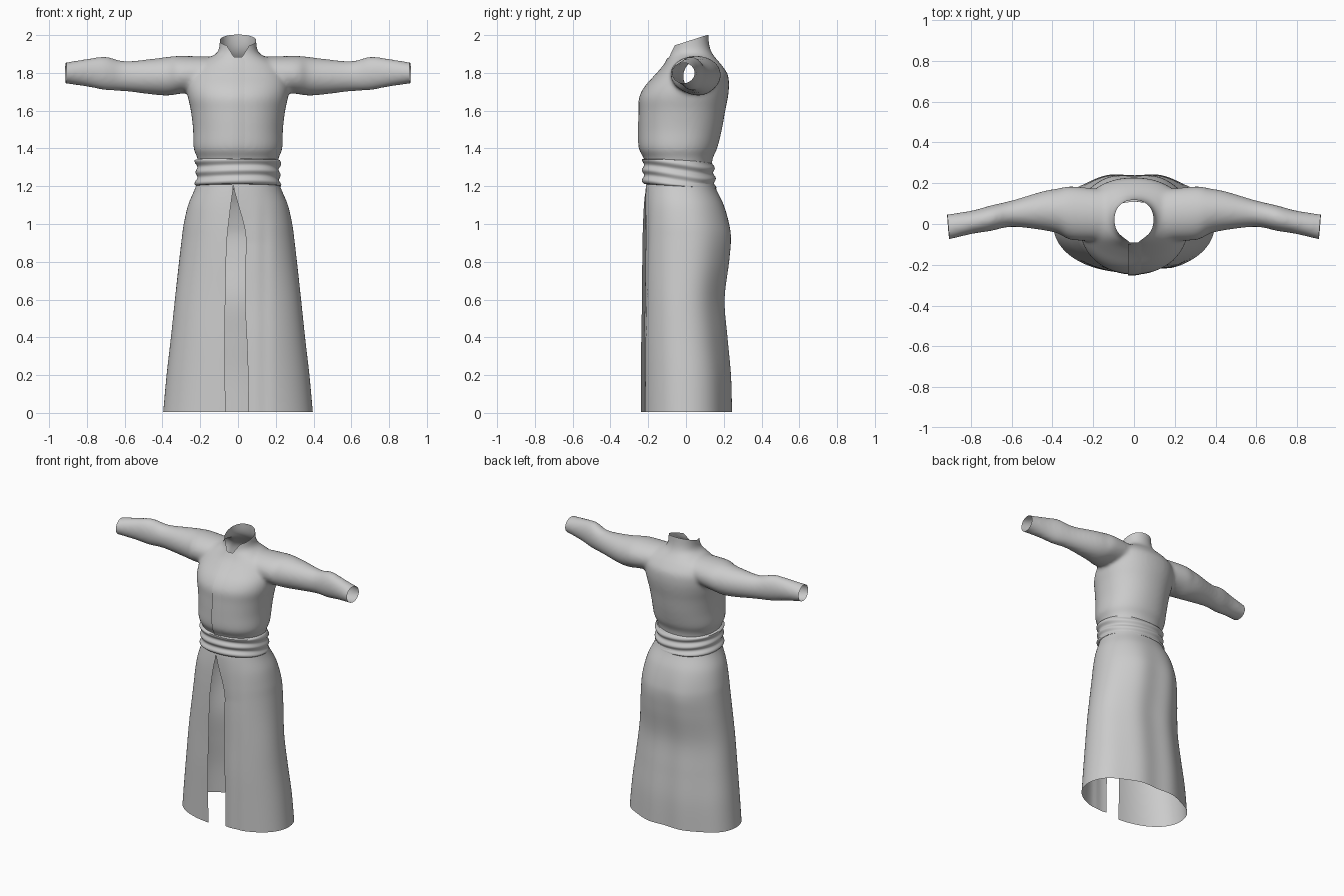
import bpy, bmesh, math
from mathutils import Vector
from mathutils.bvhtree import BVHTree

if "Cube" in bpy.data.objects:
    bpy.data.objects.remove(bpy.data.objects["Cube"])

cloth = bpy.data.materials.new("grey cloth")
cloth.diffuse_color = (0.6, 0.6, 0.6, 1)
cloth.use_nodes = True
cloth.node_tree.nodes["Principled BSDF"].inputs["Base Color"].default_value = cloth.diffuse_color


def smooth_rows(rows, steps):
    """Catmull-Rom interpolation of parameter rows."""
    out = []
    for i in range(len(rows) - 1):
        p = [rows[max(0, min(len(rows) - 1, i + k))] for k in (-1, 0, 1, 2)]
        for s in range(steps):
            t = s / steps
            out.append([0.5 * (2 * b + (c - a) * t + (2 * a - 5 * b + 4 * c - d) * t * t
                               + (3 * b - a - 3 * c + d) * t ** 3) for a, b, c, d in zip(*p)])
    return out + [list(rows[-1])]


def lobe(a, n):
    """Point on a unit superellipse."""
    c, s = math.cos(a), math.sin(a)
    return (math.copysign(abs(c) ** (2 / n), c), math.copysign(abs(s) ** (2 / n), s))


def loft(bm, rings, closed=True, caps=False):
    vs = [[bm.verts.new(p) for p in r] for r in rings]
    n = len(vs[0])
    for a, b in zip(vs, vs[1:]):
        for j in range(n if closed else n - 1):
            k = (j + 1) % n
            bm.faces.new((a[j], a[k], b[k], b[j]))
    if caps:
        bm.faces.new(vs[0][::-1])
        bm.faces.new(vs[-1])


def finish(name, bm, angle=50):
    me = bpy.data.meshes.new(name)
    bm.to_mesh(me)
    bm.free()
    me.materials.clear()
    me.materials.append(cloth)
    ob = bpy.data.objects.new(name, me)
    bpy.context.collection.objects.link(ob)
    bpy.ops.object.select_all(action='DESELECT')
    ob.select_set(True)
    bpy.context.view_layer.objects.active = ob
    bpy.ops.object.shade_smooth_by_angle(angle=math.radians(angle))
    return ob


N = 48
TURN = [2 * math.pi * j / N for j in range(N)]

# --- Bodice: torso and sleeve volumes fused, then cut open at neck, cuffs and waist
# torso rows: z, half width, front y, back y
torso = [(1.22, .20, -.20, .13), (1.34, .213, -.215, .14), (1.40, .235, -.245, .165),
         (1.50, .238, -.248, .19), (1.60, .25, -.246, .208), (1.67, .265, -.243, .222),
         (1.73, .27, -.212, .228), (1.79, .26, -.158, .222), (1.84, .23, -.115, .19),
         (1.875, .165, -.095, .16), (1.905, .112, -.083, .138), (1.95, .098, -.078, .123),
         (2.03, .096, -.075, .118)]
# sleeve rows: x, back y, front y, top z, bottom z
sleeve = [(.12, .165, -.08, 1.885, 1.71), (.30, .185, -.08, 1.89, 1.69),
          (.37, .175, -.048, 1.885, 1.68), (.45, .16, -.03, 1.875, 1.685),
          (.60, .115, -.014, 1.862, 1.703), (.70, .092, -.034, 1.886, 1.708),
          (.80, .065, -.05, 1.874, 1.727), (.97, .04, -.092, 1.845, 1.752)]
bm = bmesh.new()
loft(bm, [[(w * lobe(a, 2.15)[0], (f + b) / 2 + (b - f) / 2 * lobe(a, 2.15)[1], z) for a in TURN]
          for z, w, f, b in smooth_rows(torso, 4)], caps=True)
for side in (1, -1):
    loft(bm, [[(side * x, (b + f) / 2 + (b - f) / 2 * math.cos(a),
                (t + u) / 2 + (t - u) / 2 * math.sin(a)) for a in TURN]
              for x, b, f, t, u in smooth_rows(sleeve, 4)], caps=True)
bmesh.ops.recalc_face_normals(bm, faces=bm.faces)
raw = finish("bodice_form", bm)
remesh = raw.modifiers.new("fuse", 'REMESH')
remesh.mode, remesh.voxel_size = 'VOXEL', 0.011
relax = raw.modifiers.new("relax", 'SMOOTH')
relax.factor, relax.iterations = 0.5, 12
fused = bpy.data.meshes.new_from_object(raw.evaluated_get(bpy.context.evaluated_depsgraph_get()))
bpy.data.objects.remove(raw)
bm = bmesh.new()
bm.from_mesh(fused)
bpy.data.meshes.remove(fused)


def trim(co, no):
    bmesh.ops.bisect_plane(bm, geom=bm.verts[:] + bm.edges[:] + bm.faces[:], dist=1e-5,
                           plane_co=co, plane_no=no, clear_outer=True)


trim((0, 0, 1.28), (0, 0, -1))
trim((0, .11, 2.0), (0, -.32, 1))
for side in (1, -1):
    trim((side * .912, -.01, 1.8), (side, -.08, .02))
# collar notch at the throat
for side in (1, -1):
    front = [f for f in bm.faces if f.calc_center_median().y < 0 and f.calc_center_median().z > 1.85]
    geom = list({v for f in front for v in f.verts}) + list({e for f in front for e in f.edges}) + front
    bmesh.ops.bisect_plane(bm, geom=geom, dist=1e-5, plane_co=(side * .022, 0, 1.885),
                           plane_no=(side, 0, -.62))
notch = []
for f in bm.faces:
    c = f.calc_center_median()
    if c.y < 0 and c.z > 1.885 and abs(c.x) < .022 + .62 * (c.z - 1.885):
        notch.append(f)
bmesh.ops.delete(bm, geom=notch, context='FACES')
tree = BVHTree.FromBMesh(bm)
finish("bodice", bm, 60)

# --- Overlapping front edge, draped on the bodice
bm = bmesh.new()
rings = []
for i in range(41):
    z = 1.33 + i * (1.878 - 1.33) / 40
    row = []
    for x, lift in ((-.030, -.001), (-.029, .007), (-.01, .006), (.02, .003), (.05, -.002)):
        hit = tree.ray_cast(Vector((x, -1, z)), Vector((0, 1, 0)))[0]
        row.append((x, min(hit.y if hit else -.09, -.06) - lift, z))
    rings.append(row)
loft(bm, rings, closed=False)
finish("front_flap", bm, 40)

# --- Sash: wrapped band with soft slanting folds
bm = bmesh.new()
rings = []
M = 96
for i in range(25):
    t = i / 24
    ring = []
    for j in range(M):
        a = 2 * math.pi * j / M
        cx, cy = lobe(a, 2.2)
        edge = min(t, 1 - t) * 24
        out = -.03 if edge < 1 else (-.003 if edge < 2 else 0)
        out += .006 * math.sin(17 * t + 1.3 * math.sin(a + .6) + .8 * math.sin(2 * a))
        w = .219 + .006 * math.cos(math.pi * t) ** 2
        f, b = -.228, .158 - .015 * t
        ring.append(((w + out) * cx, (f + b) / 2 + ((b - f) / 2 + out) * cy,
                     1.195 + .152 * t - .012 * cy + .004 * math.sin(2 * a + 1) * t))
    rings.append(ring)
loft(bm, rings)
finish("sash", bm, 70)

# --- Skirt: open sheet parted at the front
# rows: z, half width, front y, back y, slit left x, slit right x
skirt = [(0.005, .396, -.24, .245, -.065, .055), (.2, .378, -.24, .24, -.069, .053),
         (.4, .355, -.24, .222, -.07, .046), (.6, .334, -.236, .207, -.067, .036),
         (.8, .312, -.235, .232, -.063, .04), (.92, .298, -.233, .242, -.058, .042),
         (1.0, .287, -.23, .232, -.05, .03), (1.1, .264, -.224, .202, -.038, .002),
         (1.19, .227, -.214, .158, -.026, -.022), (1.26, .205, -.20, .135, -.025, -.025)]
bm = bmesh.new()
rings = []
for z, w, f, b, xl, xr in smooth_rows(skirt, 6):
    n = 2.15
    start, end = [math.acos(math.copysign(abs(x / w) ** (n / 2), x)) for x in (xr, xl)]
    ring = []
    for j in range(121):
        a = -start + (2 * math.pi - end + start) * j / 120
        cx, cy = lobe(a, n)
        x, y = w * cx, (f + b) / 2 + (b - f) / 2 * cy
        low = max(0, min(1, (1.2 - z) / .3))
        if cy < 0:
            # right panel tucks behind the left one, with a soft fold beside it
            if x > -.03:
                y += .028 * low * math.exp(-(x / .1) ** 2)
            y += .006 * low * math.exp(-((x - .14) / .03) ** 2)
        else:
            # shallow drape lines down the back
            y -= .006 * low * cy * math.cos(x * 24)
        ring.append((x, y, z))
    rings.append(ring)
loft(bm, rings, closed=False)
finish("skirt", bm, 60)
